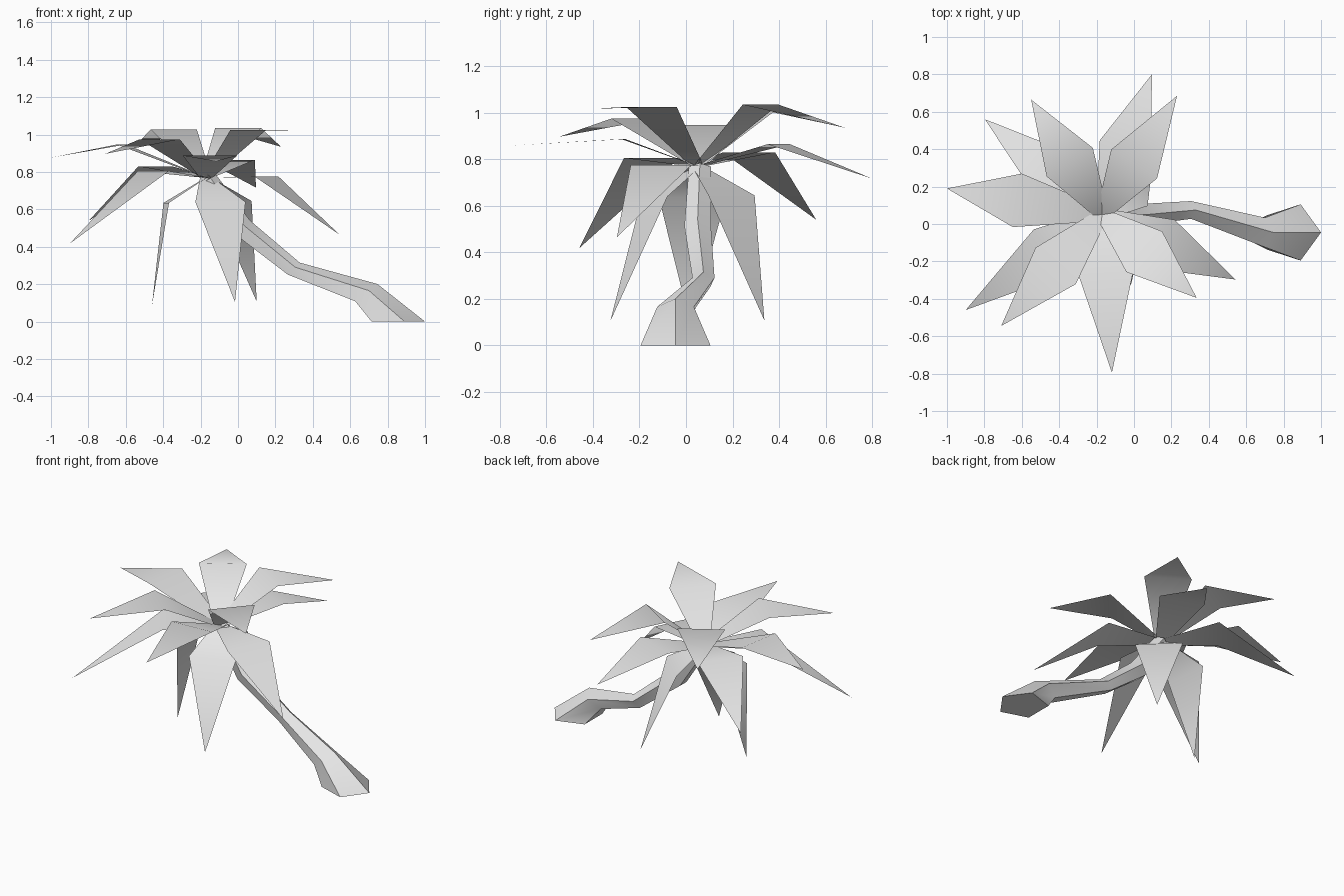
import bpy
import bmesh
import math
from mathutils import Vector

cube = bpy.data.objects.get("Cube")
if cube:
    bpy.data.objects.remove(cube)

# One plain grey for the whole tree
grey = bpy.data.materials.new("light grey")
grey.use_nodes = True
colour = (0.8, 0.8, 0.8, 1)
grey.diffuse_color = colour
grey.node_tree.nodes["Principled BSDF"].inputs["Base Color"].default_value = colour


def make_object(name, bm):
    mesh = bpy.data.meshes.new(name)
    for face in bm.faces:
        face.smooth = True
    bm.to_mesh(mesh)
    bm.free()
    mesh.materials.append(grey)
    obj = bpy.data.objects.new(name, mesh)
    bpy.context.scene.collection.objects.link(obj)
    return obj


# Leaning trunk: pentagonal rings given as centre, tilt in degrees, radius
SIDES = 5
trunk_rings = [
    ((0.842, -0.045, 0), 0, 0.158),
    ((0.68, -0.045, 0.15), 38, 0.083),
    ((0.295, 0.075, 0.28), 45, 0.05),
    ((0.02, 0.05, 0.5), 45, 0.06),
    ((-0.16, 0.06, 0.76), 30, 0.05),
]
bm = bmesh.new()
rings = []
for centre, tilt, radius in trunk_rings:
    across = Vector((math.cos(math.radians(tilt)), 0, math.sin(math.radians(tilt))))
    side = Vector((0, 1, 0))
    ring = []
    for i in range(SIDES):
        a = math.tau * i / SIDES
        ring.append(bm.verts.new(Vector(centre) + radius * (math.cos(a) * across + math.sin(a) * side)))
    rings.append(ring)
for low, high in zip(rings, rings[1:]):
    for i in range(SIDES):
        j = (i + 1) % SIDES
        bm.faces.new((low[i], low[j], high[j], high[i]))
bm.faces.new(rings[0][::-1])
bm.faces.new(rings[-1])
bmesh.ops.recalc_face_normals(bm, faces=bm.faces[:])
trunk = make_object("trunk", bm)
bpy.context.view_layer.objects.active = trunk
trunk.select_set(True)
bpy.ops.object.shade_smooth_by_angle(angle=math.radians(50))

# Folded fronds: a widening strip from the crown, bent at the knee to a point
HUB = Vector((-0.17, 0.05, 0.77))
BASE_HALF, KNEE_HALF = 0.035, 0.145


def frond(name, tip, knee_reach, knee_height):
    tip = Vector(tip)
    out = Vector((tip.x - HUB.x, tip.y - HUB.y, 0)).normalized()
    side = Vector((-out.y, out.x, 0))
    knee = HUB + out * knee_reach
    knee.z = knee_height
    bm = bmesh.new()
    base_l, base_r, knee_r, knee_l, end = [bm.verts.new(p) for p in (
        HUB + side * BASE_HALF, HUB - side * BASE_HALF,
        knee - side * KNEE_HALF, knee + side * KNEE_HALF, tip)]
    bm.faces.new((base_l, base_r, knee_r, knee_l))
    bm.faces.new((knee_l, knee_r, end))
    make_object(name, bm)


# Tip position, distance of the knee from the crown, height of the knee
fronds = {
    "raised_frond": [
        ((0.23, 0.685, 0.935), 0.32, 1.035),
        ((-0.55, 0.665, 0.94), 0.33, 1.027),
        ((-1, 0.19, 0.877), 0.46, 0.947),
        ((-0.71, -0.545, 0.897), 0.37, 0.975),
        ((-0.118, -0.795, 0.857), 0.32, 0.887),
        ((0.335, -0.395, 1.018), 0.3, 1.025),
    ],
    "spreading_frond": [
        ((0.096, 0.8, 0.717), 0.37, 0.865),
        ((-0.797, 0.56, 0.54), 0.35, 0.83),
        ((-0.9, -0.46, 0.417), 0.345, 0.805),
        ((0.543, -0.297, 0.465), 0.36, 0.775),
    ],
    "hanging_frond": [
        ((-0.46, 0.02, 0.085), 0.215, 0.635),
        ((-0.016, -0.325, 0.105), 0.2, 0.64),
        ((0.1, 0.337, 0.107), 0.2, 0.645),
    ],
}
for kind, items in fronds.items():
    for number, shape in enumerate(items):
        frond(f"{kind}_{number + 1}", *shape)
